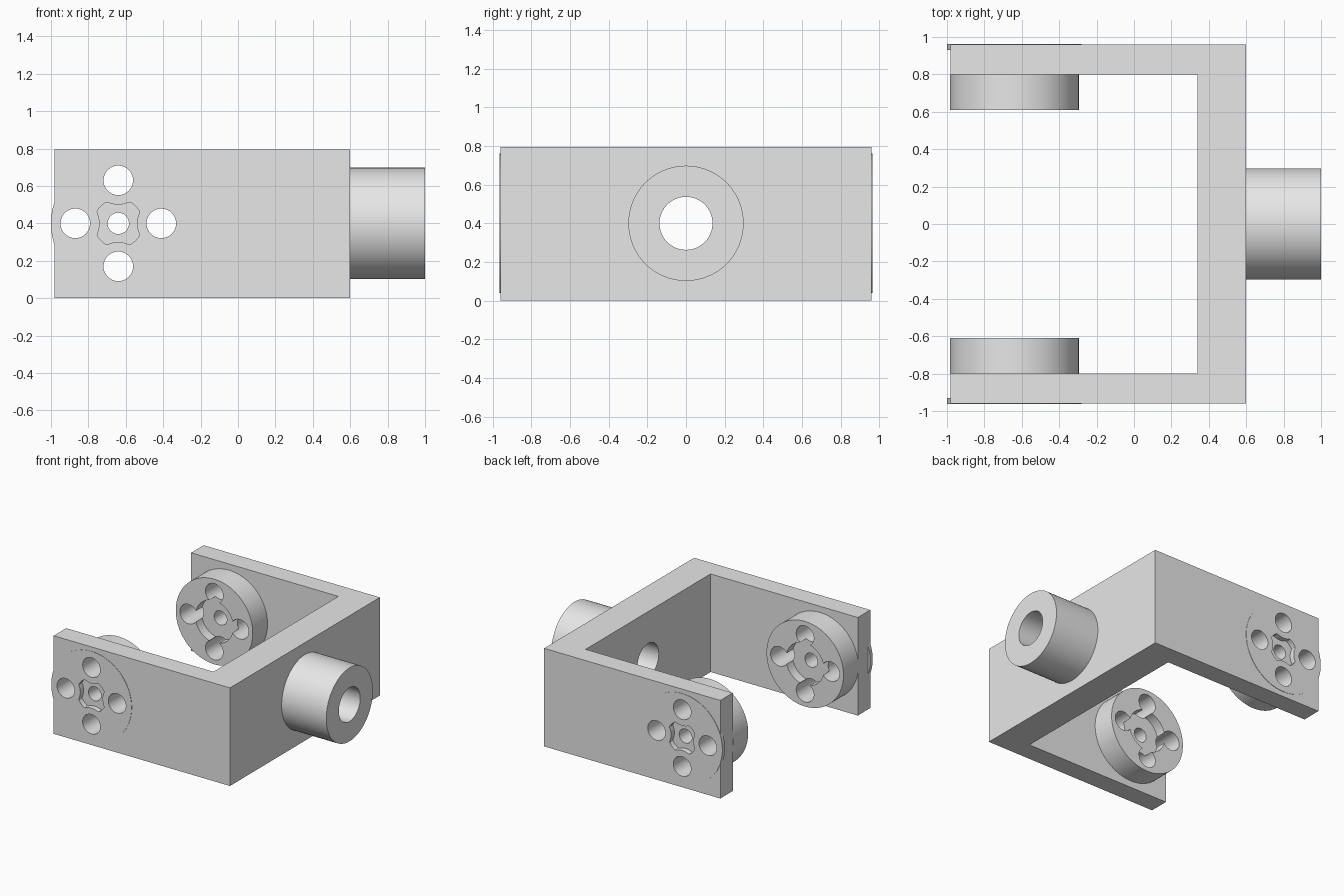
import bpy, bmesh, math
from mathutils import Vector

if "Cube" in bpy.data.objects:
    bpy.data.objects.remove(bpy.data.objects["Cube"])

metal = bpy.data.materials.new("grey metal")
metal.diffuse_color = (0.8, 0.8, 0.8, 1)
metal.use_nodes = True
metal.node_tree.nodes["Principled BSDF"].inputs["Base Color"].default_value = metal.diffuse_color

PX, PZ = -0.64, 0.40          # pivot axis position
HALF_Y, ARM_IN, HUB_IN = 0.96, 0.80, 0.61


def prism(name, points, axis, lo, hi):
    """Extrude a 2D outline along an axis: x (y,z), y (x,z) or z (x,y)."""
    place = {"x": lambda a, b, t: (t, a, b),
             "y": lambda a, b, t: (a, t, b),
             "z": lambda a, b, t: (a, b, t)}[axis]
    bm = bmesh.new()
    face = bm.faces.new([bm.verts.new(place(a, b, lo)) for a, b in points])
    ext = bmesh.ops.extrude_face_region(bm, geom=[face])
    move = Vector(place(0, 0, hi - lo))
    bmesh.ops.translate(bm, vec=move,
                        verts=[v for v in ext["geom"] if isinstance(v, bmesh.types.BMVert)])
    bmesh.ops.recalc_face_normals(bm, faces=bm.faces)
    mesh = bpy.data.meshes.new(name)
    bm.to_mesh(mesh)
    bm.free()
    mesh.materials.append(metal)
    obj = bpy.data.objects.new(name, mesh)
    bpy.context.collection.objects.link(obj)
    return obj


def circle(cx, cy, r, n=64):
    return [(cx + r * math.cos(2 * math.pi * i / n),
             cy + r * math.sin(2 * math.pi * i / n)) for i in range(n)]


def socket_outline(n=96):
    """Round socket with a bite left around each of the four bolt holes."""
    pts = []
    for i in range(n):
        t = 2 * math.pi * i / n
        p = (t + math.pi / 4) % (math.pi / 2) - math.pi / 4
        r, inside = 0.13, 0.13 ** 2 - (0.23 * math.sin(p)) ** 2
        if inside > 0:
            r = min(r, 0.23 * math.cos(p) - math.sqrt(inside))
        pts.append((PX + r * math.cos(t), PZ + r * math.sin(t)))
    return pts


def cut(obj, cutters):
    bpy.context.view_layer.objects.active = obj
    for c in cutters:
        mod = obj.modifiers.new("cut", "BOOLEAN")
        mod.operation, mod.solver, mod.object = "DIFFERENCE", "EXACT", c
        bpy.ops.object.modifier_apply(modifier=mod.name)


# U-shaped frame
frame = prism("frame", [(-0.98, -HALF_Y), (0.60, -HALF_Y), (0.60, HALF_Y), (-0.98, HALF_Y),
                        (-0.98, ARM_IN), (0.34, ARM_IN), (0.34, -ARM_IN), (-0.98, -ARM_IN)],
              "z", 0.0, 0.795)
# Round shaft boss on the cross plate
boss = prism("shaft_boss", circle(0, PZ, 0.298), "x", 0.60, 1.0)
parts = [frame, boss]

# Cutters: shaft bore, pivot bore and four bolt holes
bore = prism("bore_cutter", circle(0, PZ, 0.137), "x", 0.2, 1.2)
holes = [prism("pivot_cutter", circle(PX, PZ, 0.057, 32), "y", -1.2, 1.2)]
for dx, dz in ((0.23, 0), (-0.23, 0), (0, 0.23), (0, -0.23)):
    holes.append(prism("bolt_cutter", circle(PX + dx, PZ + dz, 0.079, 48), "y", -1.2, 1.2))
cutters = [bore] + holes
cut(frame, [bore] + holes)
cut(boss, [bore])

for side, s in (("front", -1), ("back", 1)):
    # Inner hub disc and thin outer flange set into the arm
    hub = prism(side + "_hub", circle(PX, PZ, 0.345, 96), "y", s * HUB_IN, s * ARM_IN)
    flange = prism(side + "_flange", circle(PX, PZ, 0.36, 96), "y", s * 0.93, s * 0.963)
    # Shaped socket outside, round recess inside
    socket = prism("socket_cutter", socket_outline(), "y", s * 0.92, s * 1.1)
    recess = prism("recess_cutter", circle(PX, PZ, 0.17), "y", s * 0.5, s * 0.69)
    cut(hub, holes + [recess])
    cut(flange, holes + [socket])
    cut(frame, [socket])
    cutters += [socket, recess]
    parts += [hub, flange]

for c in cutters:
    bpy.data.objects.remove(c)

# Smooth the round walls, keep the edges sharp
for obj in parts:
    bpy.ops.object.select_all(action="DESELECT")
    obj.select_set(True)
    bpy.context.view_layer.objects.active = obj
    bpy.ops.object.shade_smooth_by_angle(angle=math.radians(30))
